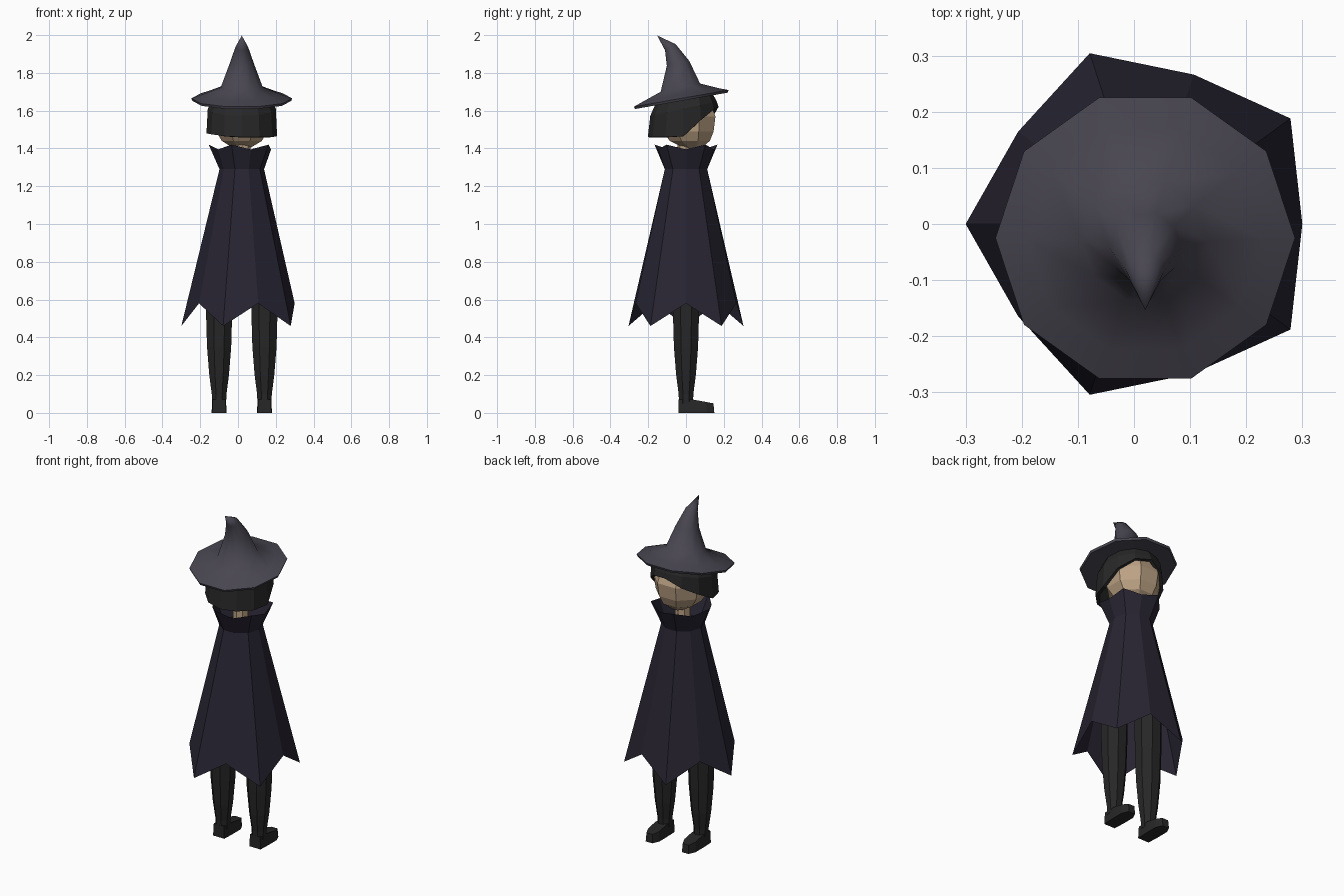
import bpy, bmesh
from math import sin, cos, tan, pi, radians

if "Cube" in bpy.data.objects:
    bpy.data.objects.remove(bpy.data.objects["Cube"])

CX = 0.02  # the figure's axis sits slightly off x = 0


def material(name, rgb):
    m = bpy.data.materials.new(name)
    m.diffuse_color = (*rgb, 1)
    m.use_nodes = True
    m.node_tree.nodes["Principled BSDF"].inputs["Base Color"].default_value = m.diffuse_color
    return m


HAT = material("hat_grey", (0.065, 0.06, 0.08))
CLOAK = material("cloak_dark", (0.021, 0.018, 0.032))
DARK = material("charcoal", (0.02, 0.02, 0.021))
SKIN = material("skin", (0.5, 0.36, 0.23))


def loft(name, rings, mat, caps=(False, False)):
    """Bridge equal-sized rings of points with quads, optionally capping the ends."""
    bm = bmesh.new()
    vs = [[bm.verts.new(p) for p in r] for r in rings]
    n = len(rings[0])
    for a, b in zip(vs, vs[1:]):
        for i in range(n):
            j = (i + 1) % n
            bm.faces.new((a[i], a[j], b[j], b[i]))
    if caps[0]:
        bm.faces.new(vs[0][::-1])
    if caps[1]:
        bm.faces.new(vs[-1])
    bmesh.ops.remove_doubles(bm, verts=bm.verts, dist=1e-4)
    bmesh.ops.recalc_face_normals(bm, faces=bm.faces)
    me = bpy.data.meshes.new(name)
    bm.to_mesh(me)
    bm.free()
    me.materials.append(mat)
    ob = bpy.data.objects.new(name, me)
    bpy.context.collection.objects.link(ob)
    return ob


def ring(n, cx, cy, z, r, phase=0.0, tilt=0.0):
    """Circle of n points; tilt raises the +y side."""
    pts = []
    for i in range(n):
        a = phase + 2 * pi * i / n
        dy = r * sin(a) * cos(tilt)
        pts.append((cx + r * cos(a), cy + dy, z + dy * tan(tilt)))
    return pts


# Cloak: ten panels, hem zigzags between five points and five notches
hem, top = [], []
for i in range(10):
    a = pi * i / 5
    r, z = (0.32, 0.46) if i % 2 else (0.28, 0.58)
    hem.append((CX + r * cos(a), r * sin(a), z))
    r, z = (0.175, 1.42) if i % 2 else (0.155, 1.395)
    top.append((CX + r * cos(a), r * sin(a), z))
loft("cloak", [hem, ring(10, CX, 0, 1.29, 0.118)], CLOAK)
loft("collar", [ring(10, CX, 0, 1.29, 0.118), top], CLOAK)

# Legs and feet
LEG = [(0.05, 0.037), (0.1, 0.039), (0.2, 0.052), (0.35, 0.064), (0.56, 0.07), (0.8, 0.072)]
FOOT = [(-0.037, -0.04), (0.037, -0.04), (0.04, 0.04), (0.04, 0.11),
        (0.022, 0.15), (-0.022, 0.15), (-0.04, 0.11), (-0.04, 0.04)]
for side, s in (("left", -1), ("right", 1)):
    x = CX + 0.12 * s
    loft(side + "_leg", [ring(8, x, 0, z, r / cos(pi / 8), pi / 8) for z, r in LEG],
         DARK, (True, True))
    base = [(x + px, py, 0) for px, py in FOOT]
    upper = [(x + px * 0.9, py * 0.97, 0.072 - 0.18 * max(py - 0.03, 0)) for px, py in FOOT]
    loft(side + "_foot", [base, upper], DARK, (True, True))

# Neck and faceted head
loft("neck", [ring(8, CX, 0, 1.25, 0.045), ring(8, CX, 0, 1.45, 0.045)], SKIN, (True, True))
HEAD = [(1.395, 0.04, 0.035), (1.44, 0.02, 0.115), (1.49, 0.012, 0.145),
        (1.57, 0.01, 0.158), (1.64, 0.005, 0.135), (1.68, 0, 0.07)]
loft("head", [ring(8, CX, y, z, r, pi / 8) for z, y, r in HEAD], SKIN, (True, True))

# Hair: bob with a fringe swept across the face (12 points, starting at +x)
EDGE = [1.465, 1.55, 1.605, 1.62, 1.575, 1.53, 1.48, 1.475, 1.465, 1.46, 1.46, 1.46]
lower = [(x, y, EDGE[i]) for i, (x, y, _) in enumerate(ring(12, CX, -0.015, 0, 0.187))]
hair = loft("hair", [lower,
                     ring(12, CX, -0.013, 1.61, 0.18, 0, radians(12)),
                     ring(12, CX, -0.01, 1.66, 0.155, 0, radians(10)),
                     ring(12, CX, -0.01, 1.69, 0.09, 0, radians(10))], DARK, (False, True))
sol = hair.modifiers.new("thickness", "SOLIDIFY")
sol.thickness = 0.018
sol.offset = -1

# Pointed hat: tilted brim, cone bending back to a tip
HATR = [(-0.02, 1.665, 0.13, 10), (-0.025, 1.652, 0.262, 10), (-0.025, 1.665, 0.267, 10),
        (-0.027, 1.685, 0.21, 10), (-0.03, 1.722, 0.112, 12), (-0.042, 1.85, 0.064, 12),
        (-0.083, 1.936, 0.034, 30), (-0.153, 1.998, 0.0, 0)]
hat = loft("hat", [ring(10, CX, y, z, r, 0, radians(t)) for y, z, r, t in HATR], HAT)
bpy.context.view_layer.objects.active = hat
hat.select_set(True)
bpy.ops.object.shade_smooth_by_angle(angle=radians(50))
